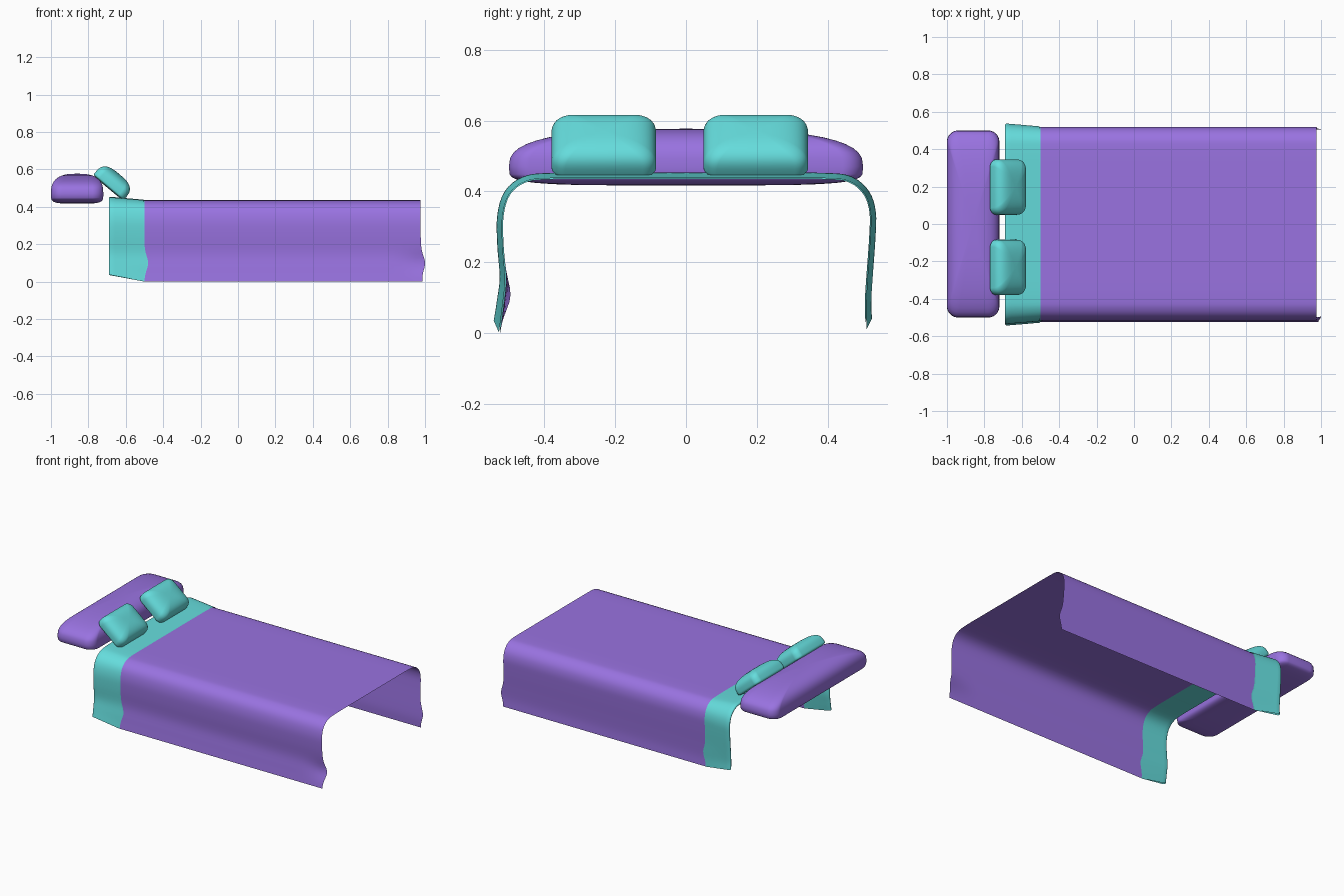
import bpy, math
from mathutils import Vector, Matrix

if "Cube" in bpy.data.objects:
    bpy.data.objects.remove(bpy.data.objects["Cube"])


def material(name, rgb):
    m = bpy.data.materials.new(name)
    m.diffuse_color = (*rgb, 1)
    m.use_nodes = True
    m.node_tree.nodes["Principled BSDF"].inputs["Base Color"].default_value = m.diffuse_color
    return m


PURPLE = material("purple_cloth", (0.32, 0.17, 0.75))
TEAL = material("teal_cloth", (0.13, 0.72, 0.72))


def make(name, verts, faces, mat, matrix=None):
    me = bpy.data.meshes.new(name)
    me.from_pydata(verts, [], faces)
    me.materials.append(mat)
    ob = bpy.data.objects.new(name, me)
    bpy.context.collection.objects.link(ob)
    if matrix:
        ob.matrix_world = matrix
    for p in me.polygons:
        p.use_smooth = True
    return ob


# Draped cross-section in (y, z), smoothed as a spline
SECTION = [(-.525, 0), (-.516, .07), (-.508, .15), (-.515, .25), (-.515, .33), (-.497, .39),
           (-.455, .424), (-.39, .434), (-.2, .435), (0, .435), (.2, .435), (.40, .434),
           (.463, .424), (.502, .39), (.518, .34), (.517, .27), (.509, .15), (.505, .07), (.507, .01)]


def spline(pts, steps):
    p = [Vector(q) for q in pts]
    p = [2 * p[0] - p[1]] + p + [2 * p[-1] - p[-2]]
    out = []
    for i in range(1, len(p) - 2):
        a, b, c, d = p[i - 1:i + 3]
        for k in range(steps):
            t = k / steps
            out.append(0.5 * (2 * b + (c - a) * t + (2 * a - 5 * b + 4 * c - d) * t * t
                              + (3 * b - a - 3 * c + d) * t ** 3))
    out.append(p[-2])
    return out


def drape(name, rows, mat):
    """Sweep the cross-section along rows of (x, outward offset)."""
    sec = spline(SECTION, 4)
    n = len(sec)
    verts = []
    for x, off in rows:
        for i, q in enumerate(sec):
            t = (sec[min(i + 1, n - 1)] - sec[max(i - 1, 0)]).normalized()
            y, z = q.x - t.y * off, q.y + t.x * off
            low = max(0, 1 - z / .3)
            ripple = math.exp(-((z - .1) / .05) ** 2)
            foot = max(0, (x - .8) / .18)
            head = max(0, (-.5 - x) / .19)
            dx = .02 * ripple * (foot ** 2 + max(0, 1 - abs(x + .5) / .12)) + .01 * low * foot
            if y < 0:
                y += .017 * ripple * foot ** 2
            z += .035 * low ** 2 * head
            verts.append((x + dx, y, z))
    faces = [(r * n + i, r * n + i + 1, (r + 1) * n + i + 1, (r + 1) * n + i)
             for r in range(len(rows) - 1) for i in range(n - 1)]
    return make(name, verts, faces, mat)


# Blanket
drape("blanket", [(-.5 + 1.475 * i / 40, 0) for i in range(41)][::-1], PURPLE)

# Turned-back sheet: under layer, rounded fold, upper layer
under = [(-.5 - .18 * i / 8, 0) for i in range(9)]
fold = [(-.68 - .01 * math.sin(a), .009 - .009 * math.cos(a))
        for a in (math.pi * k / 6 for k in range(1, 6))]
upper = [(-.68 + .175 * i / 8, .018 - .015 * i / 8) for i in range(9)]
drape("folded_sheet", under + fold + upper, TEAL)


def pillow(name, centre, half_x, half_y, top, bottom, power, corner, mat, tilt=0):
    """Rounded-rectangle pillow with a full top and a flatter underside."""
    seg, rings = 64, 12
    r = min(corner, half_x * .95)

    plan = []
    for k in range(seg):
        a = 2 * math.pi * (k + .5) / seg
        c, s = math.cos(a), math.sin(a)
        plan.append((math.copysign(half_x - r, c) + r * c, math.copysign(half_y - r, s) + r * s))
    verts = []
    for j in range(-rings + 1, rings):
        a = math.pi / 2 * j / rings
        p, h = (power, top) if j >= 0 else (4.5, bottom)
        rho = math.cos(a) ** (2 / p)
        z = math.copysign(h * abs(math.sin(a)) ** (2 / p), j)
        verts += [(x * rho, y * rho, z) for x, y in plan]
    m = 2 * rings - 1
    faces = [(j * seg + k, j * seg + (k + 1) % seg, (j + 1) * seg + (k + 1) % seg, (j + 1) * seg + k)
             for j in range(m - 1) for k in range(seg)]
    b, t = len(verts), len(verts) + 1
    verts += [(0, 0, -bottom), (0, 0, top)]
    for k in range(seg):
        k2 = (k + 1) % seg
        faces += [(b, k2, k), (t, (m - 1) * seg + k, (m - 1) * seg + k2)]
    mat4 = Matrix.Translation(centre) @ Matrix.Rotation(tilt, 4, 'Y')
    return make(name, verts, faces, mat, mat4)


# Long bolster at the head
pillow("bolster", (-.86, 0, .47), .14, .5, .107, .053, 2.7, .06, PURPLE)

# Two small cushions leaning against the bolster
for side, y in (("left", -.232), ("right", .197)):
    pillow("cushion_" + side, (-.683, y, .515), .106, .148, .077, .02, 3, .04, TEAL,
           tilt=math.radians(40))
